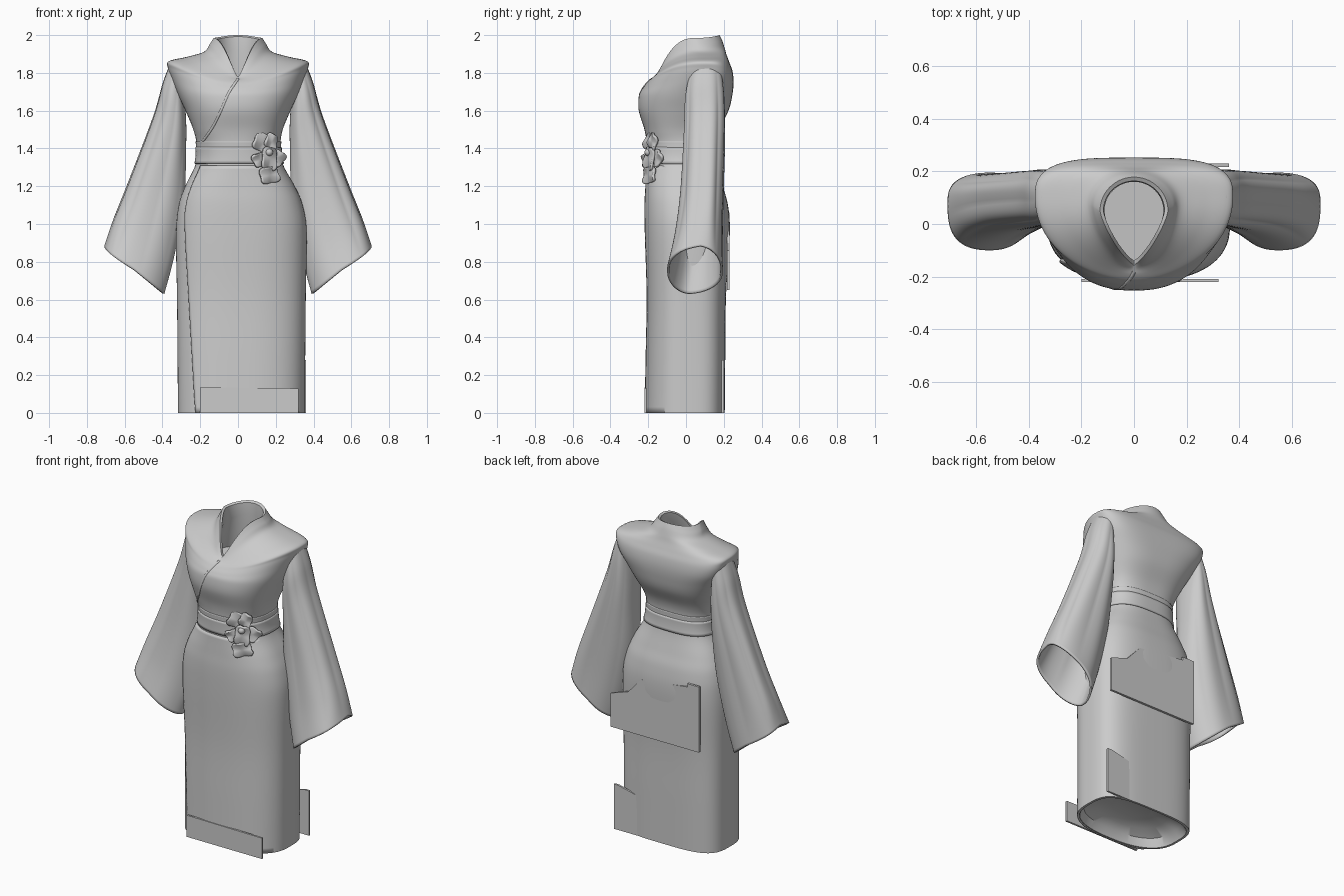
import bpy, bmesh, math
from mathutils import Vector
from mathutils.bvhtree import BVHTree

if "Cube" in bpy.data.objects:
    bpy.data.objects.remove(bpy.data.objects["Cube"])

def finish(name, bm, thick=0, angle=40):
    bmesh.ops.recalc_face_normals(bm, faces=bm.faces)
    me = bpy.data.meshes.new(name)
    bm.to_mesh(me)
    bm.free()
    ob = bpy.data.objects.new(name, me)
    bpy.context.collection.objects.link(ob)
    if thick:
        m = ob.modifiers.new("thickness", 'SOLIDIFY')
        m.thickness, m.offset = thick, -1
    bpy.ops.object.select_all(action='DESELECT')
    bpy.context.view_layer.objects.active = ob
    ob.select_set(True)
    bpy.ops.object.shade_smooth_by_angle(angle=math.radians(angle))
    return ob

def surface(rows, closed=True, caps=(False, False)):
    """Skin a grid of points."""
    bm = bmesh.new()
    g = [[bm.verts.new(p) for p in r] for r in rows]
    n = len(g[0])
    for a, b in zip(g, g[1:]):
        for i in range(n if closed else n - 1):
            j = (i + 1) % n
            bm.faces.new((a[i], a[j], b[j], b[i]))
    for flag, row in zip(caps, (g[0], g[-1])):
        if flag:
            bm.faces.new(row)
    return bm

def spline(rings, u):
    """Catmull-Rom through tuples of numbers."""
    i = min(int(u), len(rings) - 2)
    f = u - i
    p = [rings[max(0, min(len(rings) - 1, i + k))] for k in (-1, 0, 1, 2)]
    return [0.5 * (2*b + (c - a)*f + (2*a - 5*b + 4*c - d)*f*f + (3*b - a - 3*c + d)*f**3)
            for a, b, c, d in zip(*p)]

def ring_point(r, t, off=0):
    """r: half width, y front/side/back, z front/side/back, roundness front/back."""
    hw, yf, yc, yb, zf, zs, zb, nf, nb = r
    c, s = math.cos(t), math.sin(t)
    n, ye, ze = (nf, yf, zf) if s < 0 else (nb, yb, zb)
    v = abs(s) ** (2 / n)
    x = math.copysign(abs(c) ** (2 / n), c) * (hw + off)
    y = yc + v * (ye - yc + math.copysign(off, s))
    cx = 0.018 * max(0, min(1, (1.5 - zs) * 2))
    return Vector((x + cx, y, zs + (ze - zs) * v ** 2.5))

def level(z, hw, yf, yb, nf=2.5, yc=0.0, nb=None):
    return (hw, yf, yc, yb, z, z, z, nf, nb or nf + .5)

# body profile, hem to waist to collar
skirt = [level(0, .336, -.213, .205, nb=3.6), level(.3, .338, -.208, .208, nb=3.6),
         level(.62, .341, -.203, .212, nb=3.5), level(.95, .346, -.213, .232, nb=3.1),
         level(1.1, .328, -.215, .222), level(1.2, .29, -.21, .195), level(1.32, .23, -.205, .165, 2.3)]
upper = [level(1.42, .222, -.208, .16, 2.3), level(1.5, .237, -.22, .175),
         level(1.6, .278, -.25, .225, 2.4, .03),
         (.315, -.25, .05, .245, 1.675, 1.68, 1.68, 2.3, 3.2),
         (.350, -.236, .08, .252, 1.71, 1.76, 1.75, 2.1, 3.6),
         (.371, -.218, .095, .246, 1.735, 1.825, 1.81, 2.0, 3.6),
         (.366, -.205, .10, .23, 1.75, 1.862, 1.855, 2, 3.2),
         (.27, -.19, .095, .215, 1.762, 1.885, 1.895, 1.9, 2.6),
         (.180, -.175, .08, .205, 1.77, 1.912, 1.93, 1.7, 2.2),
         (.150, -.165, .065, .192, 1.775, 1.952, 1.97, 1.45, 2),
         (.129, -.155, .05, .178, 1.78, 1.985, 2.0, 1.3, 2)]
body = skirt + upper
N = 96
TAU = 2 * math.pi
loop = [TAU * i / N for i in range(N)]
steps = 6
rows = [[ring_point(spline(body, k / steps), t) for t in loop]
        for k in range((len(body) - 1) * steps + 1)]
# hem lining below and collar lining above
hem_in = [level(.10, .12, -.08, .08), level(.08, .22, -.14, .13), level(.05, .295, -.185, .175),
          level(.0, .322, -.2, .192, nb=3.5)]
neck_in = [(.116, -.138, .05, .163, 1.775, 1.978, 1.992, 1.3, 2),
           (.112, -.14, .05, .16, 1.74, 1.9, 1.92, 1.5, 2),
           (.17, -.16, .05, .18, 1.66, 1.7, 1.7, 2, 2)]
rows = [[ring_point(r, t) for t in loop] for r in hem_in] + rows + \
       [[ring_point(r, t) for t in loop] for r in neck_in]
bm = surface(rows, caps=(True, True))
tree = BVHTree.FromBMesh(bm)
finish("robe_body", bm)

# overlapping front skirt panel that blends into the right side
panel = []
for k in range(37):
    u = k / 36 * 5.9
    t0 = math.radians(230 - 16 * min(1, u / 3.5))
    t1 = math.radians(352)
    panel.append([ring_point(spline(body, u), t0 + (t1 - t0) * i / 40,
                             .012 * (1 - i / 40) - .002) for i in range(41)])
finish("skirt_wrap_panel", surface(panel, closed=False), .011)

# waist sash with a fold along its top
def sash(name, u0, u1, off, thick):
    rs = [[ring_point(spline(body, u0 + (u1 - u0) * k / 6), t, off) for t in loop] for k in range(7)]
    finish(name, surface(rs), thick)
sash("waist_sash", 6.0, 6.85, .008, .012)
sash("sash_upper_fold", 6.8, 7.2, .004, .009)

# wrap edge of the chest, projected on the front
cu = bpy.data.curves.new("chest_wrap_edge", 'CURVE')
cu.dimensions, cu.bevel_depth, cu.bevel_resolution = '3D', .008, 2
pts = [(.0, 1.765), (-.05, 1.69), (-.09, 1.6), (-.135, 1.51), (-.19, 1.43)]
hits = [tree.ray_cast(Vector((x, -2, z)), Vector((0, 1, 0)))[0]
        for x, z in (spline(pts, k / 6) for k in range(25))]
sp = cu.splines.new('POLY')
sp.points.add(len(hits) - 1)
for p, h in zip(sp.points, hits):
    p.co = (h.x, h.y + .005, h.z, 1)
bpy.context.collection.objects.link(bpy.data.objects.new("chest_wrap_edge", cu))

# wide sleeves: outer x,z / inner x,z / y front,back
sleeve = [(.352, 1.868, .29, 1.70, .02, .19), (.398, 1.75, .275, 1.56, -.005, .205),
          (.45, 1.57, .275, 1.38, -.012, .208), (.58, 1.23, .285, 1.12, -.03, .20),
          (.66, 1.03, .335, .84, -.06, .195), (.708, .885, .39, .63, -.10, .195)]
for side, name in ((1, "sleeve_left"), (-1, "sleeve_right")):
    rs = []
    for k in range(41):
        ox, oz, ix, iz, y0, y1 = spline(sleeve, k / 8)
        amp = .07 * math.sin(math.pi * k / 40)
        row = []
        for i in range(96):
            t = TAU * i / 96
            c, s = math.cos(t), math.sin(t)
            n = 2.1 + (.25 + .4 * c) * k / 40      # squarer outside, rounder inside
            w = 1 + amp * (abs(math.sin(4 * t + .5)) - .8) * (.8 + .6 * c)   # long creases
            c = math.copysign(abs(c) ** (2 / n), c)
            s = math.copysign(abs(s) ** (2 / n), s) * w
            c *= 1 + (w - 1) * .5
            row.append((side * ((ox + ix) / 2 + (ox - ix) / 2 * c),
                        (y0 + y1) / 2 + (y1 - y0) / 2 * s + .03 * c * k / 40 * (1 - abs(s)),
                        (oz + iz) / 2 + (oz - iz) / 2 * c - .03 * max(0, c) * abs(s) * (k / 40) ** 3))
        rs.append(row)
    finish(name, surface(rs), .012)

# flat cloth plates at the back hip and the hem
def plate(name, pts, y, thick=.012):
    bm = bmesh.new()
    f = bm.faces.new([bm.verts.new((x, y, z)) for x, z in pts])
    ex = bmesh.ops.extrude_face_region(bm, geom=[f])['geom']
    bmesh.ops.translate(bm, vec=(0, thick, 0), verts=[v for v in ex if isinstance(v, bmesh.types.BMVert)])
    finish(name, bm, angle=20)
plate("back_hip_plate", [(-.25, .65), (.36, .65), (.36, .86), (.24, .9), (.15, 1.0), (-.17, 1.04), (-.17, 1.06),
                         (-.25, 1.06)], .216, .014)
plate("front_hem_plate", [(-.2, 0), (.32, 0), (.32, .13), (-.2, .135)], -.221)
plate("back_hem_plate", [(.2, 0), (.36, 0), (.36, .28), (.33, .28), (.2, .25)], .188)

# flower on the sash, lying along the body surface
def petal(name, x, z, rx, rz, lift, phase):
    rs = []
    for k in range(1, 8):
        q = k / 7
        row = []
        for i in range(40):
            t = TAU * i / 40
            w = q * (1 + .13 * q * math.sin(4 * t + phase))
            px, pz = x + rx * w * math.cos(t), z + rz * w * math.sin(t)
            depth = lift + .007 * q * q * math.cos(3 * t + phase)
            row.append((px - .5 * depth, -.235 + (px - .07) * .6 + depth, pz))
        rs.append(row)
    finish(name, surface(rs, caps=(True, False)), .014)
for i, (x, z, rx, rz, lift) in enumerate([
        (.135, 1.43, .05, .052, .002), (.205, 1.35, .045, .042, -.006), (.115, 1.34, .04, .035, -.006),
        (.16, 1.258, .052, .046, -.02), (.16, 1.345, .04, .065, -.02), (.175, 1.435, .032, .045, -.01)]):
    petal("flower_petal_%d" % (i + 1), x, z, rx, rz, lift, i * 1.3)
bm = bmesh.new()
bmesh.ops.create_uvsphere(bm, u_segments=16, v_segments=10, radius=.02)
bmesh.ops.translate(bm, vec=(.165, -.2, 1.38), verts=bm.verts)
finish("flower_centre", bm)
